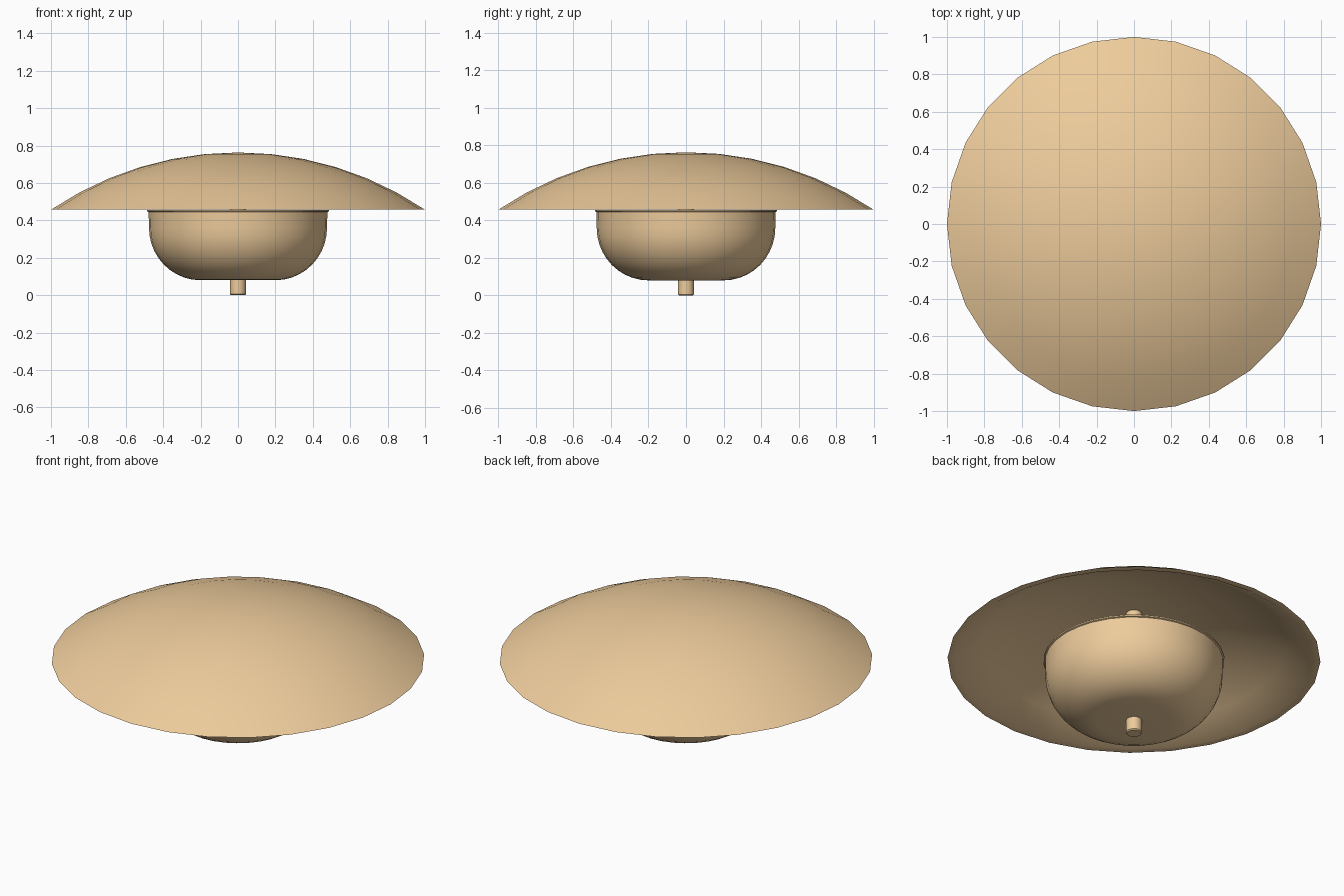
import bpy, bmesh, math

if "Cube" in bpy.data.objects:
    bpy.data.objects.remove(bpy.data.objects["Cube"])


def lathe(name, profile, sides, material, angle=35):
    """Spin an (r, z) outline around the z axis; r = 0 points become poles."""
    bm = bmesh.new()
    rings = []
    for r, z in profile:
        if r < 1e-6:
            rings.append([bm.verts.new((0, 0, z))])
        else:
            rings.append([bm.verts.new((r * math.cos(2 * math.pi * i / sides),
                                        r * math.sin(2 * math.pi * i / sides), z))
                          for i in range(sides)])
    for a, b in zip(rings, rings[1:]):
        for i in range(sides):
            j = (i + 1) % sides
            if len(a) == 1:
                bm.faces.new((a[0], b[j], b[i]))
            elif len(b) == 1:
                bm.faces.new((a[i], a[j], b[0]))
            else:
                bm.faces.new((a[i], a[j], b[j], b[i]))
    bmesh.ops.recalc_face_normals(bm, faces=bm.faces)
    mesh = bpy.data.meshes.new(name)
    bm.to_mesh(mesh)
    bm.free()
    mesh.materials.append(material)
    obj = bpy.data.objects.new(name, mesh)
    bpy.context.collection.objects.link(obj)
    bpy.ops.object.select_all(action='DESELECT')
    obj.select_set(True)
    bpy.context.view_layer.objects.active = obj
    bpy.ops.object.shade_smooth_by_angle(angle=math.radians(angle))
    return obj


def cap(rim_r, rim_z, top_z, steps):
    """Spherical cap profile from pole to rim."""
    h = top_z - rim_z
    R = (rim_r ** 2 + h ** 2) / (2 * h)
    total = math.asin(rim_r / R)
    return [(R * math.sin(total * k / steps), top_z - R + R * math.cos(total * k / steps))
            for k in range(steps + 1)]


def bowl_curve(inset, steps=10):
    """Flat bottom, quarter-ellipse corner, then a short straight wall."""
    pts = [(0, 0.08 + inset)]
    for k in range(steps + 1):
        t = math.pi / 2 * k / steps
        pts.append((0.2 + (0.276 - inset) * math.sin(t),
                    0.36 - (0.28 - inset) * math.cos(t)))
    return pts


tan = bpy.data.materials.new("warm_tan")
tan.diffuse_color = (0.85, 0.60, 0.33, 1)
tan.use_nodes = True
tan.node_tree.nodes["Principled BSDF"].inputs["Base Color"].default_value = tan.diffuse_color

# Wide shallow shade: thin shell with a flat rim
lathe("shade", cap(1.0, 0.457, 0.763, 6) + cap(0.962, 0.457, 0.743, 6)[::-1], 28, tan)

# Hanging bowl with a thin rolled lip, open at the top
lip = [(0.478, 0.445), (0.486, 0.448), (0.486, 0.456), (0.466, 0.456)]
lathe("bowl", bowl_curve(0) + lip + bowl_curve(0.012)[::-1], 32, tan)

# Central rod tying bowl to shade, ending in a small finial
lathe("center_rod", [(0, 0), (0.038, 0), (0.043, 0.006), (0.043, 0.75), (0, 0.75)], 16, tan)
